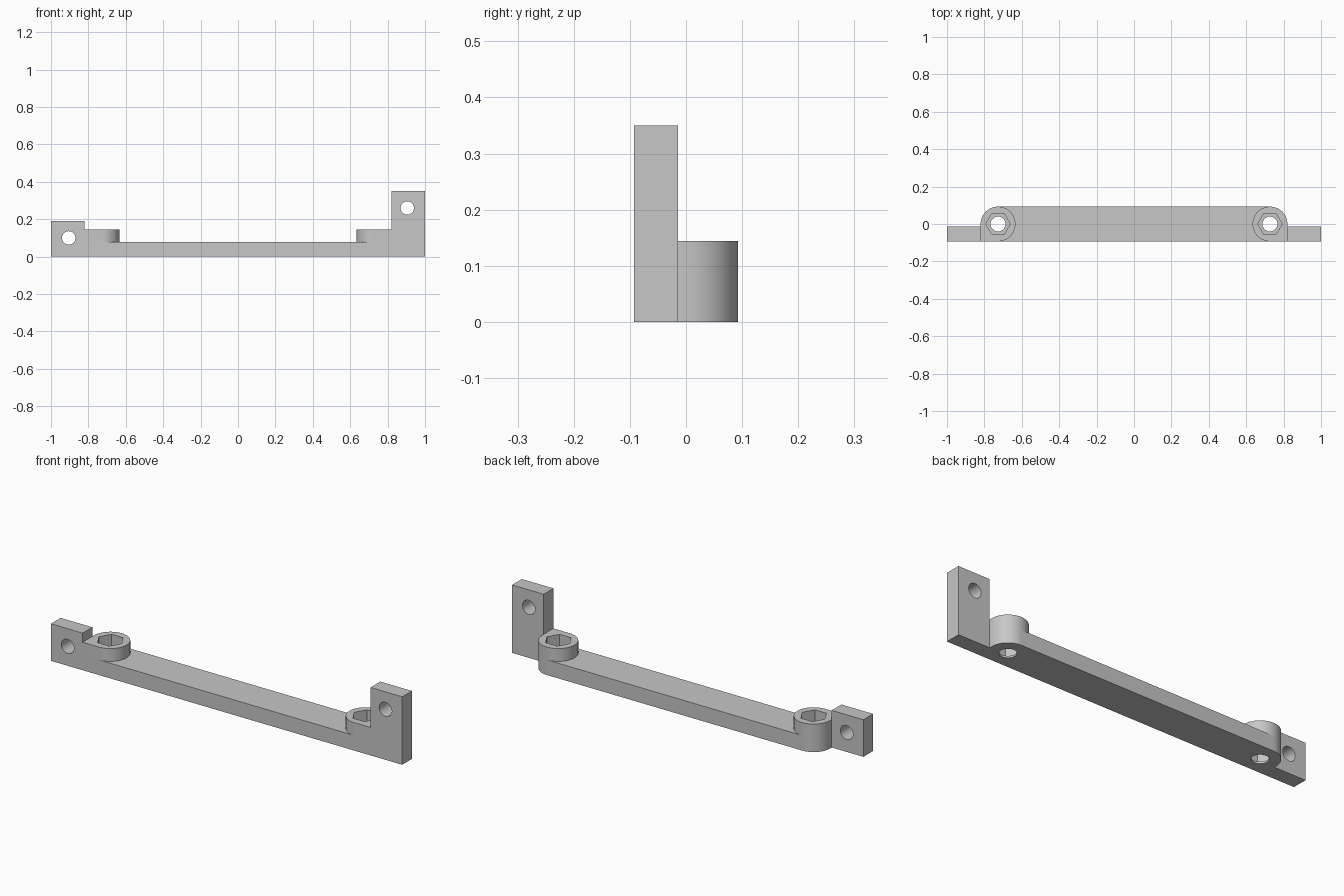
import bpy, bmesh
from math import cos, sin, radians

cube = bpy.data.objects.get("Cube")
if cube:
    bpy.data.objects.remove(cube, do_unlink=True)

R = 0.093        # boss radius and half bar width
CX = 0.727       # boss centre
EDGE = CX + R    # inner edge of the lugs
LUG_BACK = -0.014
BAR_TOP, BOSS_TOP = 0.078, 0.144
LOW_LUG, HIGH_LUG = 0.191, 0.35

grey = bpy.data.materials.new("light grey")
grey.use_nodes = True
colour = (0.57, 0.57, 0.57, 1)
grey.diffuse_color = colour
grey.node_tree.nodes["Principled BSDF"].inputs["Base Color"].default_value = colour


def prism(name, outline, low, high, axis="z"):
    """Extrude a closed outline along z, or an x-z outline along y."""
    bm = bmesh.new()
    point = (lambda u, v: (u, v, low)) if axis == "z" else (lambda u, v: (u, low, v))
    face = bm.faces.new([bm.verts.new(point(u, v)) for u, v in outline])
    new = bmesh.ops.extrude_face_region(bm, geom=[face])["geom"]
    step = (0, 0, high - low) if axis == "z" else (0, high - low, 0)
    bmesh.ops.translate(bm, vec=step, verts=[g for g in new if isinstance(g, bmesh.types.BMVert)])
    bmesh.ops.recalc_face_normals(bm, faces=bm.faces)
    mesh = bpy.data.meshes.new(name)
    bm.to_mesh(mesh)
    bm.free()
    mesh.materials.append(grey)
    obj = bpy.data.objects.new(name, mesh)
    bpy.context.collection.objects.link(obj)
    return obj


def arc(cx, cy, r, start, end, steps):
    angles = [radians(start + (end - start) * i / steps) for i in range(steps + 1)]
    return [(cx + r * cos(a), cy + r * sin(a)) for a in angles]


def ring(cx, cy, r, sides):
    return arc(cx, cy, r, 0, 360, sides)[:-1]


def mirrored(half):
    """Close a right-hand outline with its left-hand mirror image."""
    return half + [(-x, y) for x, y in reversed(half)]


def cut(target, tool):
    mod = target.modifiers.new(tool.name, "BOOLEAN")
    mod.operation = "DIFFERENCE"
    mod.solver = "EXACT"
    mod.object = tool
    bpy.context.view_layer.objects.active = target
    bpy.ops.object.modifier_apply(modifier=mod.name)
    bpy.data.objects.remove(tool, do_unlink=True)


# Full-height block in plan: bar with rounded rear corners and end lugs
plan = [(1, -R), (1, LUG_BACK), (EDGE, LUG_BACK)] + arc(CX, 0, R, 0, 90, 20)
bracket = prism("mounting_bracket", mirrored(plan), 0, HIGH_LUG)

# Trim the low lug, then the bosses, then the bar between them
low_side = [(-2, -1), (0, -1), (0, 1), (-2, 1)]
cut(bracket, prism("low_lug_trim", low_side, LOW_LUG, 1))
between = [(EDGE, -1), (EDGE, LUG_BACK), (0.95, LUG_BACK + 0.01), (0.95, 1)]
cut(bracket, prism("boss_trim", mirrored(between), BOSS_TOP, 1))
inner = [(CX, -1)] + arc(CX, 0, R, 270, 90, 40) + [(CX, 1)]
cut(bracket, prism("bar_trim", mirrored(inner), BAR_TOP, 1))

# Screw holes, hexagonal nut pockets and lug holes
for side, hole_z in ((-1, 0.1), (1, 0.26)):
    cut(bracket, prism("screw_hole", ring(side * CX, 0, 0.04, 32), -0.1, 0.5))
    cut(bracket, prism("nut_pocket", ring(side * CX, 0, 0.065, 6), 0.01, 0.5))
    cut(bracket, prism("lug_hole", ring(side * 0.905, hole_z, 0.036, 32), -0.5, 0.5, "y"))

# Smooth round walls, keep edges crisp
bpy.ops.object.select_all(action="DESELECT")
bracket.select_set(True)
bpy.context.view_layer.objects.active = bracket
bpy.ops.object.shade_smooth_by_angle(angle=radians(30))
